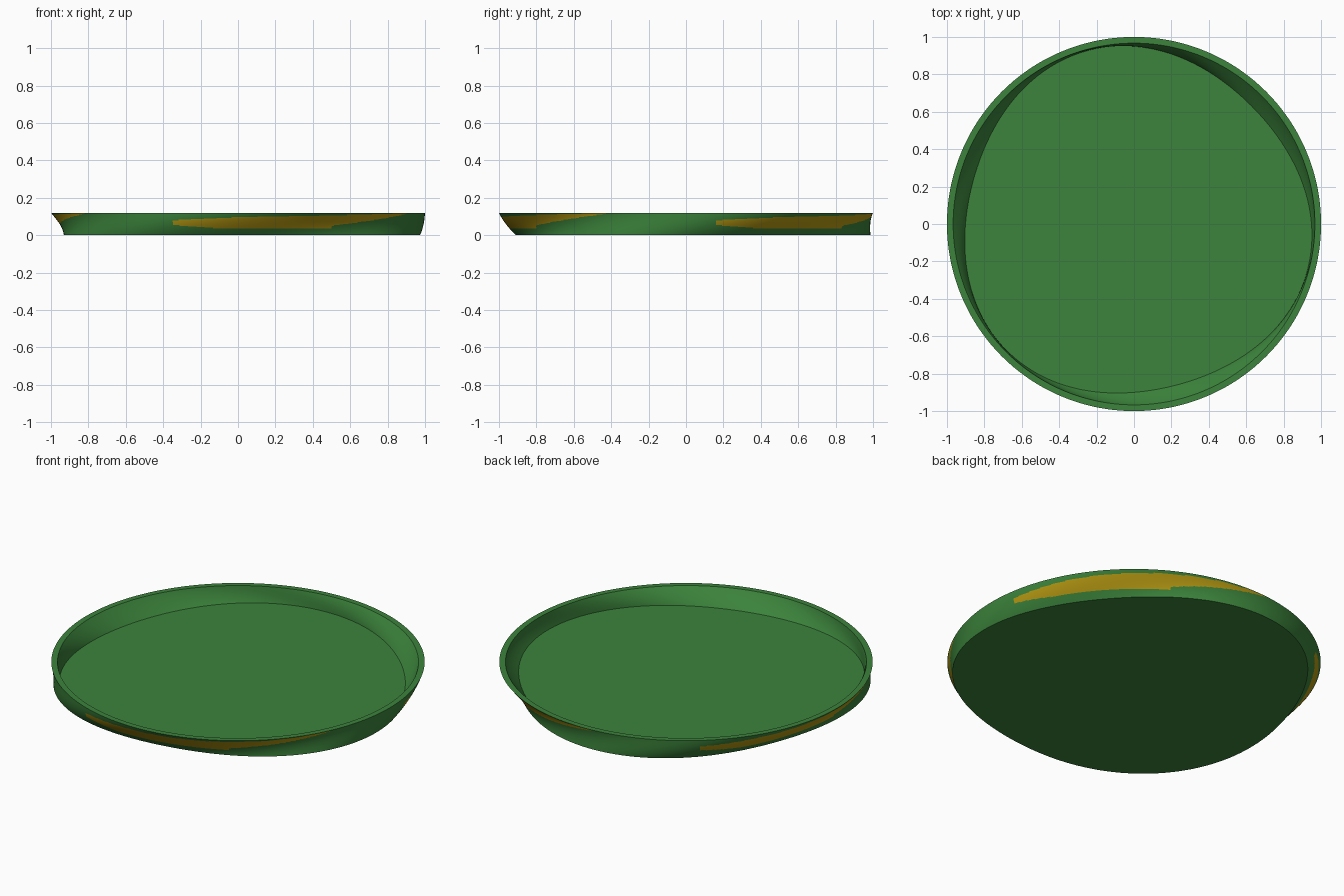
import bpy, bmesh, math

cube = bpy.data.objects.get("Cube")
if cube:
    bpy.data.objects.remove(cube)

HEIGHT, WALL, FLOOR = 0.12, 0.033, 0.028
SEGMENTS, ROWS = 540, 36


def material(name, color):
    m = bpy.data.materials.new(name)
    m.use_nodes = True
    m.diffuse_color = color
    m.node_tree.nodes["Principled BSDF"].inputs["Base Color"].default_value = color
    return m


def radius(angle, z):
    """Three soft lobes at the base that twist and fade into a round rim."""
    t = z / HEIGHT
    phase = math.radians(100 + 20 * t)
    return 0.945 + 0.055 * t + 0.045 * (1 - t) * math.cos(3 * (angle - phase))


def ring(bm, z, inset):
    verts = []
    for i in range(SEGMENTS):
        a = math.tau * i / SEGMENTS
        r = radius(a, z) - inset
        verts.append(bm.verts.new((r * math.cos(a), r * math.sin(a), z)))
    return verts


def bridge(bm, lower, upper):
    for i in range(SEGMENTS):
        j = (i + 1) % SEGMENTS
        bm.faces.new((lower[i], lower[j], upper[j], upper[i]))


def in_streak(angle, z):
    """Slanting streak repeated three times round the outer wall."""
    s = (math.degrees(angle) - 249) % 120
    if s > 86:
        return False
    top = 0.08 + 0.016 * min(s / 20, 1) + 0.022 * max(s - 20, 0) / 66
    if s < 53:
        bottom = max(0.036, 0.055 - 0.0013 * s)
    else:
        bottom = 0.05 + 0.065 * (s - 53) / 33
    return bottom < z < top


# Outer wall, rim, inner wall, floor and underside
bm = bmesh.new()
outer = [ring(bm, HEIGHT * k / ROWS, 0) for k in range(ROWS + 1)]
inner_rows = 14
inner = [ring(bm, HEIGHT + (FLOOR - HEIGHT) * k / inner_rows, WALL)
         for k in range(inner_rows + 1)]
for lower, upper in zip(outer, outer[1:]):
    bridge(bm, lower, upper)

# Painted streaks on the outer wall only
for f in bm.faces:
    c = f.calc_center_median()
    f.material_index = int(in_streak(math.atan2(c.y, c.x), c.z))

bridge(bm, outer[-1], inner[0])
for lower, upper in zip(inner, inner[1:]):
    bridge(bm, lower, upper)
bm.faces.new(inner[-1])
bm.faces.new(outer[0][::-1])

mesh = bpy.data.meshes.new("round_tray")
bm.to_mesh(mesh)
bm.free()
mesh.materials.append(material("leaf green", (0.045, 0.23, 0.045, 1)))
mesh.materials.append(material("golden yellow", (0.47, 0.32, 0.006, 1)))
tray = bpy.data.objects.new("round_tray", mesh)
bpy.context.collection.objects.link(tray)

bpy.ops.object.select_all(action="DESELECT")
tray.select_set(True)
bpy.context.view_layer.objects.active = tray
bpy.ops.object.shade_smooth_by_angle(angle=math.radians(30))
